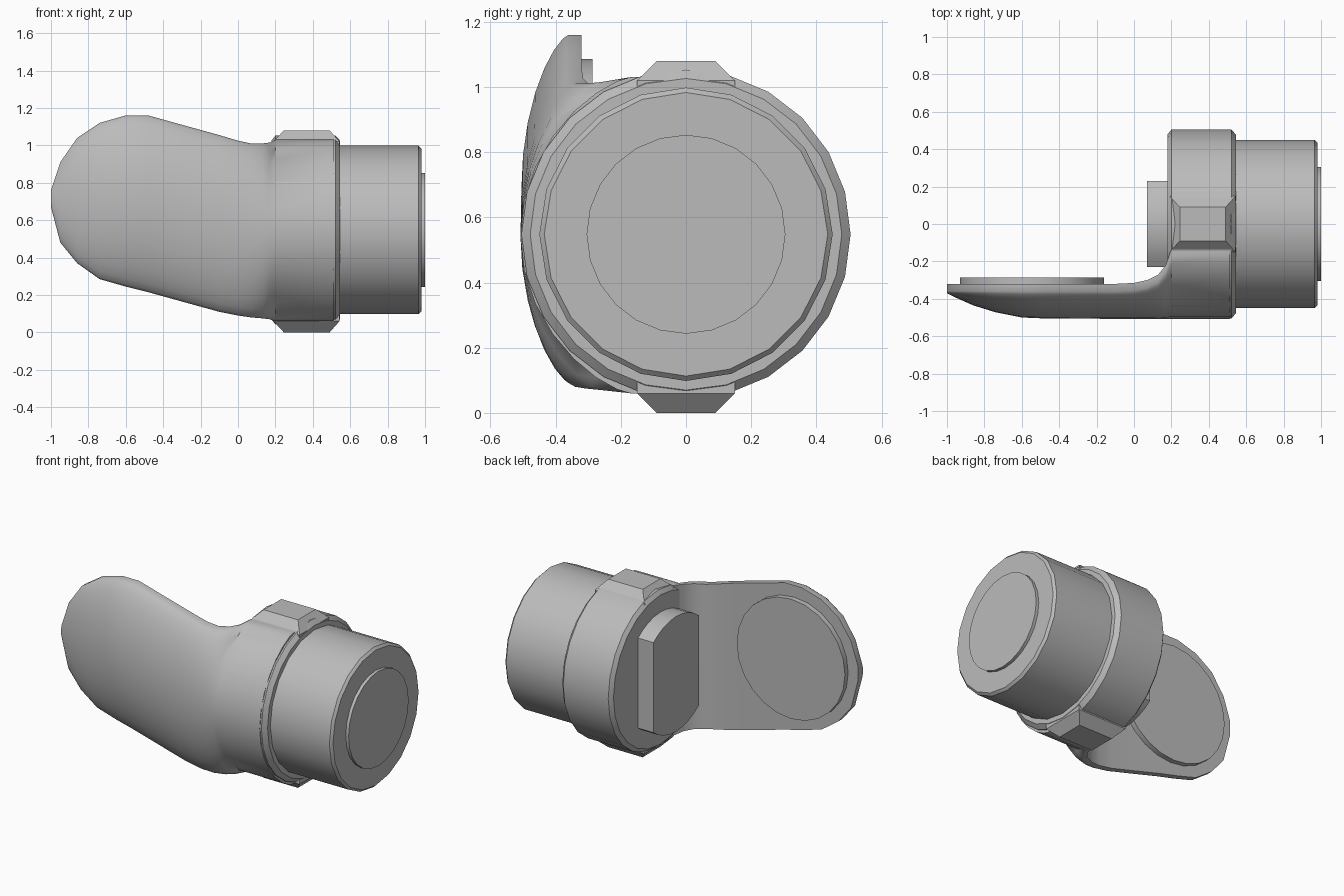
import bpy, bmesh, math

cube = bpy.data.objects.get("Cube")
if cube:
    bpy.data.objects.remove(cube, do_unlink=True)

grey = bpy.data.materials.new("plain grey")
grey.use_nodes = True
colour = (0.5, 0.5, 0.5, 1)
grey.diffuse_color = colour
grey.node_tree.nodes["Principled BSDF"].inputs["Base Color"].default_value = colour


def loft(name, rings, angle=32):
    """Skin a list of equally long closed rings and cap both ends."""
    bm = bmesh.new()
    loops = [[bm.verts.new(p) for p in ring] for ring in rings]
    n = len(loops[0])
    for a, b in zip(loops, loops[1:]):
        for i in range(n):
            j = (i + 1) % n
            bm.faces.new((a[i], a[j], b[j], b[i]))
    bm.faces.new(loops[0][::-1])
    bm.faces.new(loops[-1])
    bmesh.ops.recalc_face_normals(bm, faces=bm.faces)
    mesh = bpy.data.meshes.new(name)
    bm.to_mesh(mesh)
    bm.free()
    obj = bpy.data.objects.new(name, mesh)
    bpy.context.collection.objects.link(obj)
    mesh.materials.append(grey)
    bpy.ops.object.select_all(action="DESELECT")
    obj.select_set(True)
    bpy.context.view_layer.objects.active = obj
    bpy.ops.object.shade_smooth_by_angle(angle=math.radians(angle))
    return obj


def turned(name, profile, z, sides):
    """Round part along x from (x, radius) pairs."""
    steps = [math.tau * i / sides for i in range(sides)]
    loft(name, [[(x, r * math.sin(a), z + r * math.cos(a)) for a in steps]
                for x, r in profile])


# Collar, barrel and end disc share one axis
AXIS = 0.548
turned("collar", [(0.18, 0.48), (0.2, 0.505), (0.52, 0.505), (0.545, 0.478)], AXIS, 24)
turned("barrel", [(0.5, 0.45), (0.965, 0.45), (0.98, 0.435)], AXIS, 20)
turned("end_disc", [(0.95, 0.305), (1.0, 0.305)], AXIS, 24)


# Tapered lugs above and below the collar
def rectangle(x0, x1, y, z):
    return [(x0, -y, z), (x1, -y, z), (x1, y, z), (x0, y, z)]


for name, side in (("top_lug", 1), ("bottom_lug", -1)):
    loft(name, [rectangle(x0, x1, y, 0.54 + side * h) for x0, x1, y, h in (
        (0.19, 0.543, 0.15, 0.4), (0.19, 0.543, 0.15, 0.48), (0.245, 0.49, 0.09, 0.54))])

# Round boss with two flat sides on the collar's inner face
R, FLAT = 0.37, 0.23
reach = math.asin(FLAT / R)
arc = [reach * (i / 4 - 1) for i in range(9)]
boss = [(R * math.sin(a), AXIS + R * math.cos(a)) for a in arc]
boss += [(y, 2 * AXIS - z) for y, z in reversed(boss)]
loft("boss", [[(x, y, z) for y, z in boss] for x in (0.07, 0.22)])

# Curved arm: x, bottom, top, inner y, outermost y
stations = [
    (-1.0, 0.67, 0.76, -0.32, -0.37),
    (-0.95, 0.48, 0.91, -0.32, -0.395),
    (-0.86, 0.37, 1.04, -0.32, -0.435),
    (-0.74, 0.285, 1.12, -0.32, -0.472),
    (-0.6, 0.245, 1.16, -0.32, -0.5),
    (-0.48, 0.215, 1.16, -0.32, -0.505),
    (-0.3, 0.165, 1.11, -0.32, -0.506),
    (-0.1, 0.11, 1.055, -0.32, -0.507),
    (0.0, 0.09, 1.025, -0.315, -0.508),
    (0.07, 0.08, 1.01, -0.3, -0.508),
    (0.13, 0.075, 1.01, -0.27, -0.508),
    (0.17, 0.07, 1.015, -0.22, -0.508),
    (0.2, 0.06, 1.03, -0.13, -0.508),
    (0.51, 0.06, 1.03, -0.13, -0.508),
]
STEPS = 14


def arm_section(x, low, high, inner, outer):
    edge = inner - 0.04
    mid, half = (low + high) / 2, (high - low) / 2
    ring = [(x, inner, high), (x, inner, low)]
    for i in range(STEPS + 1):
        t = -math.cos(math.pi * i / STEPS)
        bulge = max(0, 1 - t * t) ** 0.7
        ring.append((x, edge + (outer - edge) * bulge, mid + half * t))
    return ring


loft("arm", [arm_section(*s) for s in stations], 40)

# Thin round pad on the arm's inner face
steps = [math.tau * i / 24 for i in range(24)]
loft("arm_pad", [[(-0.545 + 0.385 * math.cos(a), y, 0.7 + 0.385 * math.sin(a))
                  for a in steps] for y in (-0.34, -0.287)])
